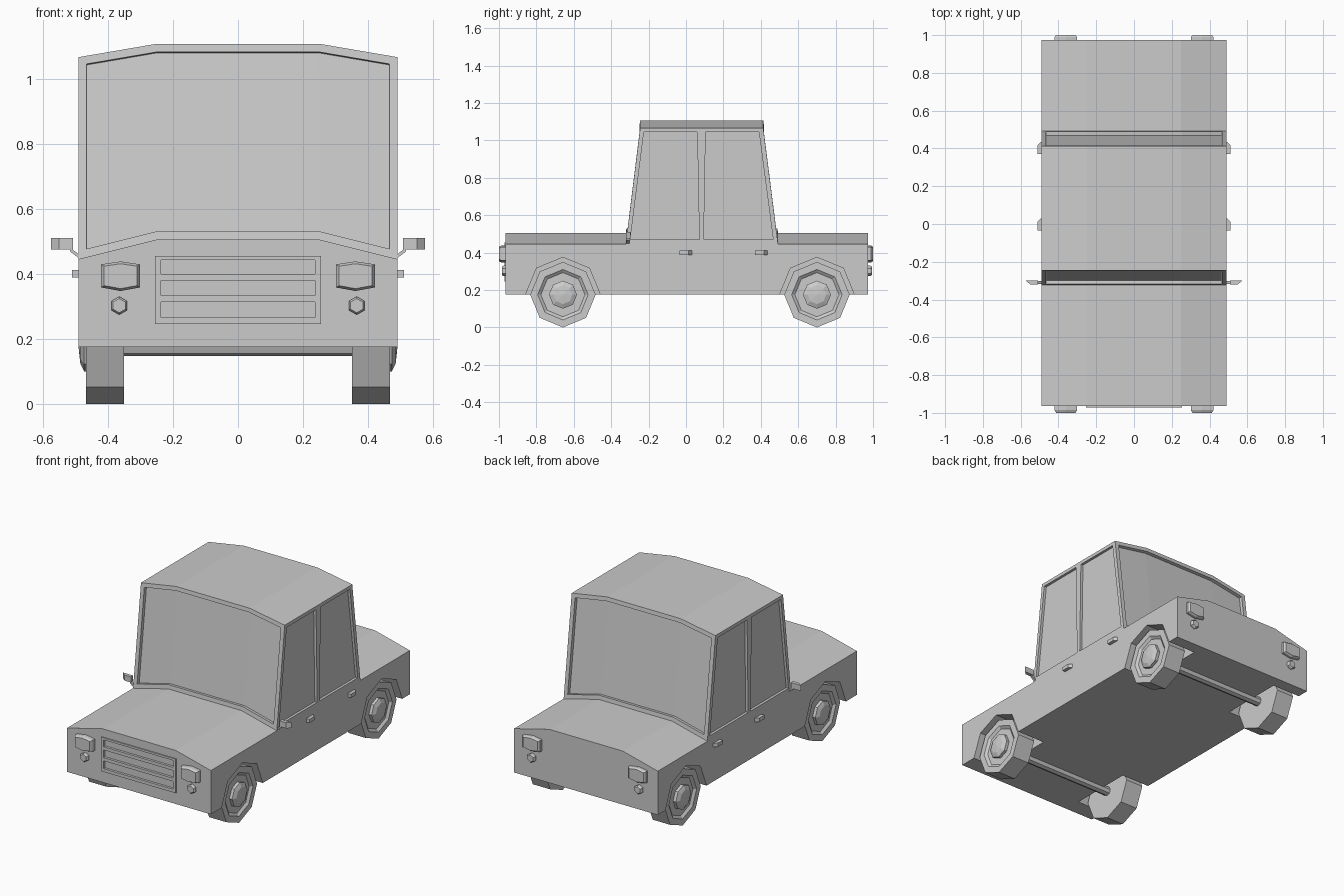
import bpy, bmesh, math

if "Cube" in bpy.data.objects:
    bpy.data.objects.remove(bpy.data.objects["Cube"])


def add(name, bm):
    bmesh.ops.recalc_face_normals(bm, faces=bm.faces)
    me = bpy.data.meshes.new(name)
    bm.to_mesh(me)
    bm.free()
    ob = bpy.data.objects.new(name, me)
    bpy.context.collection.objects.link(ob)
    return ob


def loft(name, rings):
    """Skin a stack of equal-length point rings and cap both ends."""
    bm = bmesh.new()
    rows = [[bm.verts.new(p) for p in r] for r in rings]
    n = len(rows[0])
    for a, b in zip(rows, rows[1:]):
        for i in range(n):
            j = (i + 1) % n
            bm.faces.new((a[i], a[j], b[j], b[i]))
    bm.faces.new(rows[0])
    bm.faces.new(rows[-1])
    return add(name, bm)


def prism_x(name, pts, a, b):
    return loft(name, [[(t, y, z) for y, z in pts] for t in (a, b)])


def prism_y(name, pts, a, b):
    return loft(name, [[(x, t, z) for x, z in pts] for t in (a, b)])


def prism_z(name, pts, a, b):
    return loft(name, [[(x, y, t) for x, y in pts] for t in (a, b)])


def lathe_x(name, y, z, profile, n=8, s=1):
    """Rings of (x, radius) around an x axis, with a vertex at the top."""
    ang = [2 * math.pi * i / n for i in range(n)]
    return loft(name, [[(s * x, y + r * math.sin(a), z + r * math.cos(a)) for a in ang]
                       for x, r in profile])


def cut(target, cutters):
    bpy.context.view_layer.objects.active = target
    for c in cutters:
        c.hide_render = True
        m = target.modifiers.new("cut", 'BOOLEAN')
        m.operation, m.solver, m.object = 'DIFFERENCE', 'EXACT', c
        bpy.ops.object.modifier_apply(modifier=m.name)


def discard(cutters):
    for c in cutters:
        bpy.data.objects.remove(c)


def rect(x, z0, z1):
    return [(-x, z0), (x, z0), (x, z1), (-x, z1)]


FRONT, BACK, AXLE_Z = -0.964, 0.974, 0.175
AXLES = (-0.658, 0.70)

# Lower body with a crowned top
body = prism_y("body", [(-.49, .175), (.49, .175), (.49, .445), (.25, .505),
                        (-.25, .505), (-.49, .445)], FRONT, BACK)

# Octagonal wheel arches
arches = [lathe_x("arch_cutter", y, AXLE_Z, [(.30, .2), (.55, .2)], s=s)
          for y in AXLES for s in (-1, 1)]
cut(body, arches)
discard(arches)

# Grille frame with three slots
grille = prism_y("grille", rect(.255, .245, .455), FRONT - .007, FRONT + .03)
slots = [prism_y("slot_cutter", rect(.236, a, b), -1.1, FRONT + .008)
         for a, b in ((.265, .313), (.333, .38), (.4, .442))]
cut(grille, slots)
cut(body, slots)
discard(slots)

# Cabin: crowned strips for windscreen, roof and rear window
bm = bmesh.new()
XS = (-.49, -.25, .25, .49)
LOW, HIGH = (.445, .505, .505, .445), (1.066, 1.107, 1.107, 1.066)
row = lambda y, zs: [bm.verts.new((x, y, z)) for x, z in zip(XS, zs)]
rows = [row(-.322, LOW), row(-.245, HIGH), row(.413, HIGH), row(.492, LOW)]
strips = [[bm.faces.new((a[i], a[i + 1], b[i + 1], b[i])) for i in range(3)]
          for a, b in zip(rows, rows[1:] + rows[:1])]
for i in (0, 3):
    bm.faces.new([r[i] for r in rows])
bmesh.ops.recalc_face_normals(bm, faces=bm.faces)
for glass in (strips[0], strips[2]):
    bmesh.ops.inset_region(bm, faces=glass, thickness=.025, use_even_offset=True)
    bmesh.ops.inset_region(bm, faces=glass, thickness=.0005, depth=-.02,
                           use_even_offset=True)
cabin = add("cabin", bm)

# Side windows recessed into the cabin
PANES = ([(-.298, .47), (-.225, 1.045), (.06, 1.045), (.071, .47)],
         [(.095, .47), (.105, 1.045), (.39, 1.045), (.466, .47)])
panes = [prism_x("window_cutter", p, s * .474, s * .55) for p in PANES for s in (-1, 1)]
cut(cabin, panes)
discard(panes)

# Wheels, domed hubs and axles
for y, end in zip(AXLES, ("front", "rear")):
    for s, side in ((-1, "left"), (1, "right")):
        lathe_x(f"{end}_{side}_wheel", y, AXLE_Z,
                [(.35, .175), (.468, .175), (.468, .135), (.455, .118)], s=s)
        lathe_x(f"{end}_{side}_hub", y, AXLE_Z,
                [(.45, .075), (.473, .075), (.485, .05), (.49, .003)], s=s)
    lathe_x(f"{end}_axle", y, AXLE_Z, [(-.36, .028), (.36, .028)])

# Head and tail lamps with small round-ish lamps below
LAMP = [(-.06, .036), (0, .045), (.06, .036), (.06, -.035), (0, -.046), (-.06, -.035)]
HEX = [(.028 * math.sin(i * math.pi / 3), .028 * math.cos(i * math.pi / 3)) for i in range(6)]


def lamp(name, pts, cx, cz, y, d, steps):
    loft(name, [[(cx + u * k, y + d * t, cz + v * k) for u, v in pts] for t, k in steps])


for y, d, end in ((FRONT, -1, "head"), (BACK, 1, "tail")):
    depth = 1 - abs(y)
    for s in (-1, 1):
        lamp(f"{end}_lamp", LAMP, s * .361, .393, y, d,
             [(-.01, 1), (depth * .6, 1), (depth, .84)])
        lamp(f"{end}_small_lamp", HEX, s * .365, .302, y, d,
             [(-.01, 1), (.012, 1), (.02, .78)])

# Mirrors and door handles on both sides
for s in (-1, 1):
    prism_z("mirror", [(s * x, y) for x, y in ((.507, -.32), (.55, -.32), (.575, -.298),
                                              (.507, -.298))], .475, .51)
    loft("mirror_arm", [[(s * x, y, z + h) for y, h in ((-.317, -.006), (-.303, -.006),
                                                       (-.303, .006), (-.317, .006))]
                        for x, z in ((.48, .447), (.516, .474))])
    for y in (-.035, .37):
        prism_z("door_handle", [(s * a, y + b) for a, b in ((.48, 0), (.511, 0), (.511, .048),
                                                          (.48, .075))], .388, .411)
